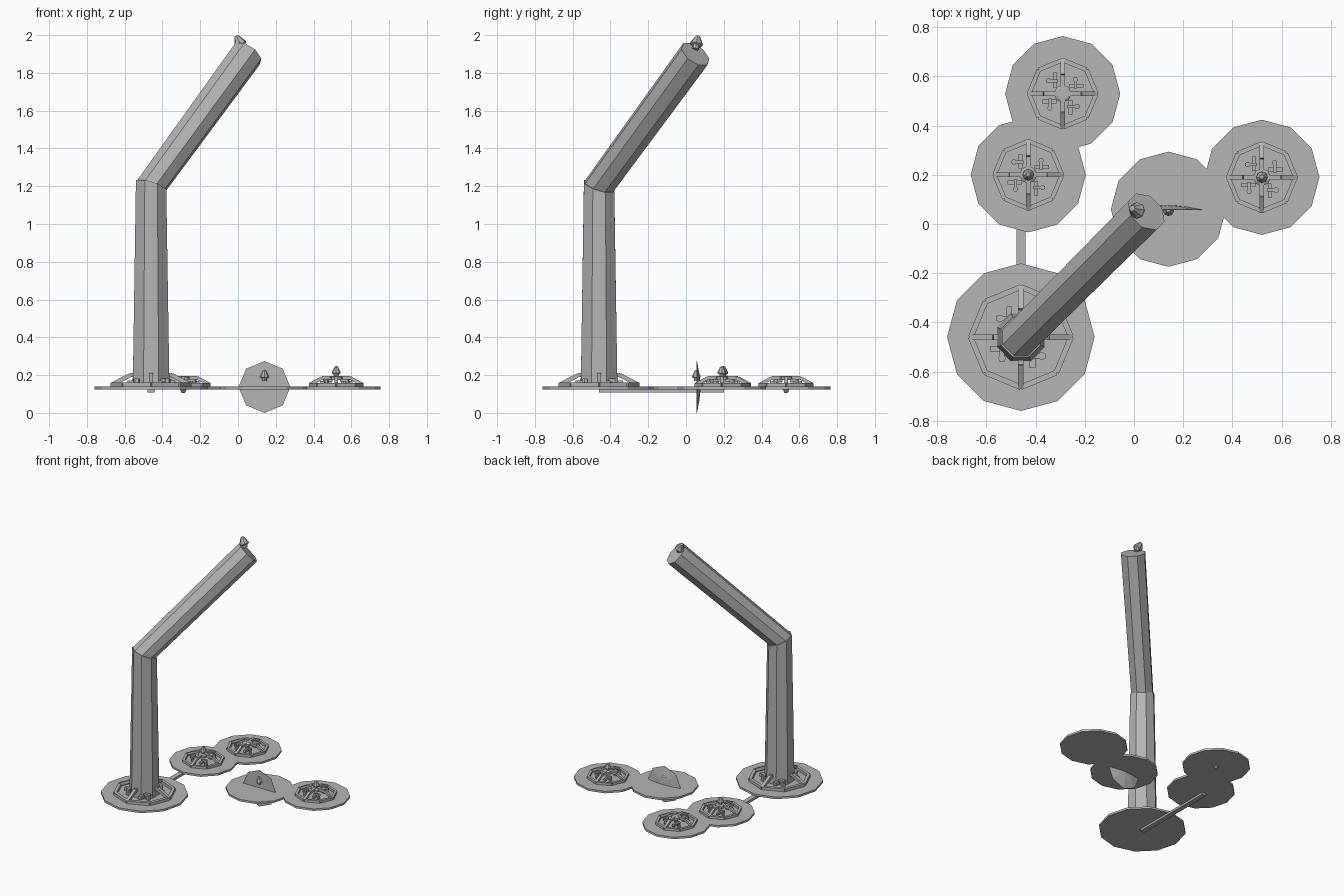
import bpy, bmesh, math
from mathutils import Vector, Matrix

cube = bpy.data.objects.get("Cube")
if cube:
    bpy.data.objects.remove(cube)

grey = bpy.data.materials.new("plain grey")
grey.use_nodes = True
grey.diffuse_color = (0.46, 0.46, 0.46, 1)
grey.node_tree.nodes["Principled BSDF"].inputs["Base Color"].default_value = grey.diffuse_color

DISC_LOW, DISC_TOP = 0.125, 0.14


def finish(name, bm):
    bmesh.ops.recalc_face_normals(bm, faces=bm.faces)
    mesh = bpy.data.meshes.new(name)
    bm.to_mesh(mesh)
    bm.free()
    mesh.materials.append(grey)
    obj = bpy.data.objects.new(name, mesh)
    bpy.context.collection.objects.link(obj)
    return obj


def loft(bm, rings):
    """Skin a list of equally long point rings and cap both ends."""
    loops = [[bm.verts.new(p) for p in ring] for ring in rings]
    n = len(loops[0])
    for a, b in zip(loops, loops[1:]):
        for i in range(n):
            j = (i + 1) % n
            bm.faces.new((a[i], a[j], b[j], b[i]))
    bm.faces.new(loops[0][::-1])
    bm.faces.new(loops[-1])


def polygon(r, n, turn=0.0):
    return [Vector((r * math.cos(turn + math.tau * i / n),
                    r * math.sin(turn + math.tau * i / n), 0)) for i in range(n)]


def lathe(bm, profile, n, base, axis=(0, 0, 1), turn=0.0):
    """Turn an (r, height) profile about an axis starting at base."""
    spin = Vector((0, 0, 1)).rotation_difference(Vector(axis).normalized())
    base = Vector(base)
    loft(bm, [[base + spin @ (p + Vector((0, 0, h))) for p in polygon(r, n, turn)]
              for r, h in profile])


def beam(bm, a, b, width, height=None):
    """Rectangular bar between two points."""
    a, b = Vector(a), Vector(b)
    d = (b - a).normalized()
    side = d.cross(Vector((0, 0, 1)))
    side = side.normalized() if side.length > 0.01 else Vector((1, 0, 0))
    up = side.cross(d)
    u, v = side * width / 2, up * (height or width) / 2
    loft(bm, [[p + u + v, p - u + v, p - u - v, p + u - v] for p in (a, b)])


def bulb(name, base, axis, s=1.0):
    bm = bmesh.new()
    shape = [(0.012, 0), (0.014, 0.014), (0.023, 0.018), (0.023, 0.026),
             (0.019, 0.032), (0.009, 0.053), (0.003, 0.056)]
    lathe(bm, [(r * s, h * s) for r, h in shape], 8, base, axis)
    finish(name, bm)


def disc(name, x, y, r):
    bm = bmesh.new()
    lathe(bm, [(r, DISC_LOW), (r, DISC_TOP)], 12, (x, y, 0))
    finish(name, bm)


def frame(name, x, y, r, top):
    """Open octagonal dome with four bent spokes, a hub and inner pipework."""
    bm = bmesh.new()
    s = r / 0.146
    c = Vector((x, y, 0))
    w = 0.018 * (1 + s) / 2
    low = Vector((0, 0, DISC_TOP + 0.01))
    rim = [c + p + low for p in polygon(r - w / 2, 8)]
    for a, b in zip(rim, rim[1:] + rim[:1]):
        beam(bm, a, b, w)
    for k in range(4):
        turn = Matrix.Rotation(k * math.pi / 2, 3, 'Z')
        at = lambda px, py, z: c + turn @ Vector((px * s, py * s, z))
        knee = at(0.075, 0, top - 0.01)
        beam(bm, at(0.14, 0, low.z), knee, w)
        beam(bm, knee, at(0, 0, top - 0.008), w)
        # Pipework in each quarter
        beam(bm, at(0.025, 0.032, 0.16), at(0.085, 0.032, 0.16), 0.016 * s)
        beam(bm, at(0.052, 0.02, 0.172), at(0.052, 0.068, 0.172), 0.013 * s)
        lathe(bm, [(0.011 * s, DISC_TOP), (0.011 * s, 0.18)], 6, at(0.052, 0.058, 0))
    lathe(bm, [(0.036 * s, top - 0.022), (0.036 * s, top - 0.006), (0.026 * s, top)], 8, c)
    finish(name, bm)


# Platforms: name, centre, and which way the lamp bulb points
disc("tower_disc", -0.46, -0.46, 0.30)
frame("tower_frame", -0.46, -0.46, 0.215, 0.21)
for name, x, y, way in (("back", -0.29, 0.53, -1),
                        ("middle", -0.43, 0.20, 1),
                        ("left", 0.52, 0.19, 1)):
    disc(name + "_disc", x, y, 0.234)
    frame(name + "_frame", x, y, 0.146, 0.195)
    start = 0.191 if way > 0 else 0.16
    bulb(name + "_bulb", (x, y, start), (0, 0, way))
disc("dish_disc", 0.14, 0.06, 0.234)

# Strut below the tower and middle discs
bm = bmesh.new()
beam(bm, (-0.46, -0.46, 0.118), (-0.46, 0.20, 0.118), 0.036, 0.018)
finish("strut", bm)

# Upright dish set through its disc
bm = bmesh.new()
lathe(bm, [(0.137, 0), (0.137, 0.002), (0.075, 0.014), (0.02, 0.02)], 8,
      (0.14, 0.056, 0.137), (0, 1, 0))
finish("dish", bm)
bulb("dish_bulb", (0.14, 0.055, 0.17), (0, 0, 1))

# Tower and arm meet on a mitred plane
elbow = Vector((-0.46, -0.46, 1.2))
tip = Vector((0.05, 0.05, 1.9))
along = (tip - elbow).normalized()
mitre = along + Vector((0, 0, 1))
EIGHTH = math.pi / 8


def mitred(r):
    return [elbow + p - Vector((0, 0, mitre.dot(p) / mitre.z))
            for p in polygon(r, 8, EIGHTH)]


bm = bmesh.new()
foot = [Vector((elbow.x, elbow.y, DISC_TOP)) + p for p in polygon(0.105, 8, EIGHTH)]
loft(bm, [foot, mitred(0.087)])
finish("tower", bm)

bm = bmesh.new()
lean = Vector((0, 0, 1)).rotation_difference(along)
loft(bm, [mitred(0.08), [tip + lean @ p for p in polygon(0.088, 8, EIGHTH)]])
finish("arm", bm)

# Lamp on the arm end
bulb("arm_bulb", (0.026, 0.05, 1.925), (-0.4, 0.15, 0.8), 1.45)
